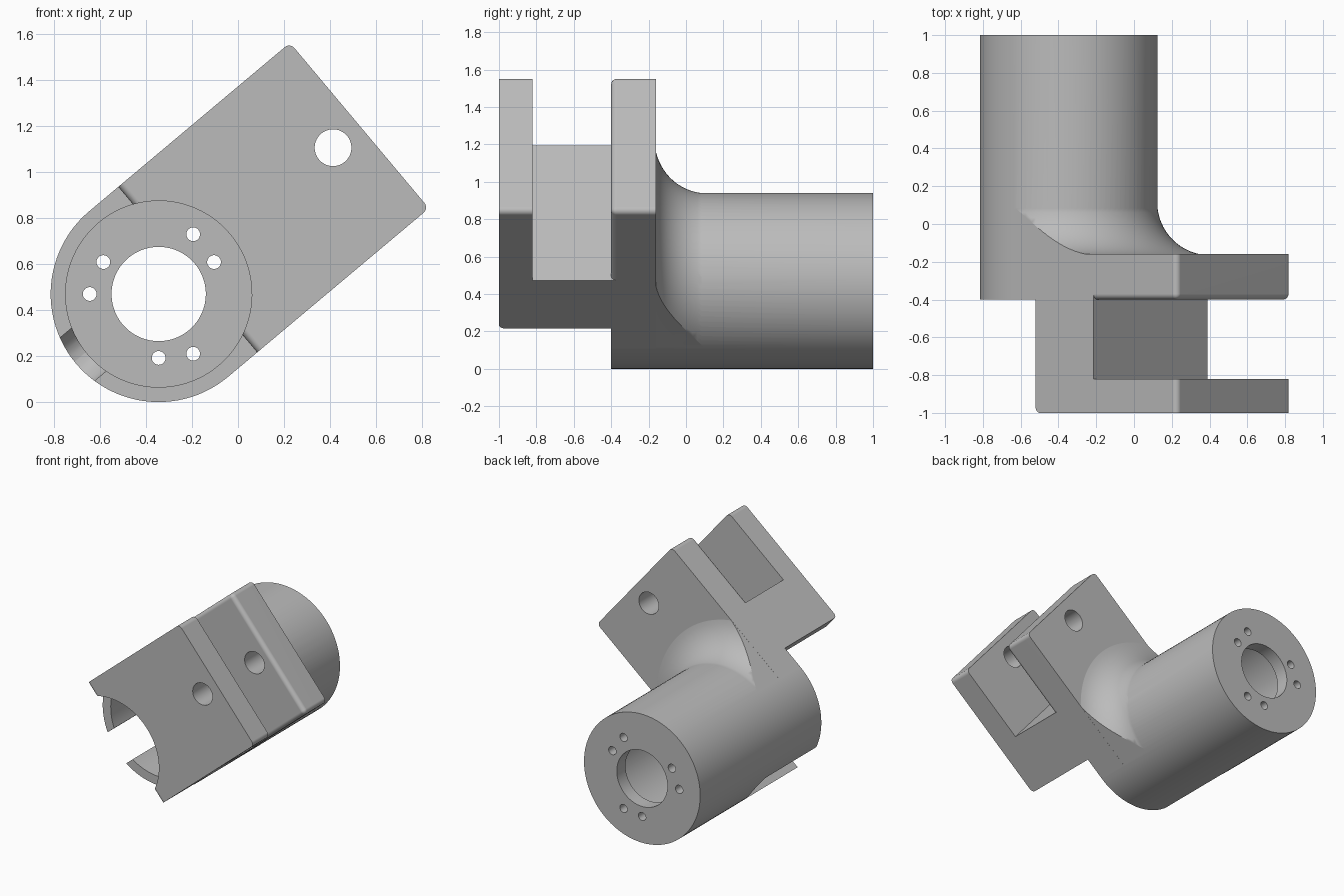
import bpy, bmesh
from math import radians, cos, sin, pi
from mathutils import Matrix, Vector

if "Cube" in bpy.data.objects:
    bpy.data.objects.remove(bpy.data.objects["Cube"], do_unlink=True)

# Working frame: tube axis on y through the origin, arm along x, arm width along z
TUBE_R, BORE_R, END, SEG = 0.47, 0.405, 1.14, 96

grey = bpy.data.materials.new("machined_grey")
grey.use_nodes = True
colour = (0.5, 0.5, 0.5, 1)
grey.diffuse_color = colour
grey.node_tree.nodes["Principled BSDF"].inputs["Base Color"].default_value = colour


def finish(bm, name):
    bmesh.ops.recalc_face_normals(bm, faces=bm.faces)
    mesh = bpy.data.meshes.new(name)
    bm.to_mesh(mesh)
    bm.free()
    mesh.materials.append(grey)
    obj = bpy.data.objects.new(name, mesh)
    bpy.context.scene.collection.objects.link(obj)
    return obj


def prism(name, outline, low, high, rounded=None, radius=0.03):
    """Extrude an (x, y) outline along z and round the edges picked by a rule."""
    bm = bmesh.new()
    face = bm.faces.new([bm.verts.new((x, y, low)) for x, y in outline])
    new = bmesh.ops.extrude_face_region(bm, geom=[face])["geom"]
    moved = [v for v in new if isinstance(v, bmesh.types.BMVert)]
    bmesh.ops.translate(bm, verts=moved, vec=(0, 0, high - low))
    bmesh.ops.recalc_face_normals(bm, faces=bm.faces)
    if rounded:
        picked = [e for e in bm.edges if rounded((e.verts[0].co + e.verts[1].co) / 2)]
        bmesh.ops.bevel(bm, geom=picked, offset=radius, segments=6, profile=0.5,
                        affect='EDGES')
    return finish(bm, name)


def rect(x0, x1, y0, y1):
    return [(x0, y0), (x1, y0), (x1, y1), (x0, y1)]


def rod(name, radius, y0, y1, x=0, z=0, segments=SEG):
    bm = bmesh.new()
    turn = Matrix.Translation((x, (y0 + y1) / 2, z)) @ Matrix.Rotation(pi / 2, 4, 'X')
    bmesh.ops.create_cone(bm, cap_ends=True, segments=segments, radius1=radius,
                          radius2=radius, depth=y1 - y0, matrix=turn)
    return finish(bm, name)


def lathe(name, profile):
    """Spin a closed (radius, y) profile around the y axis."""
    bm = bmesh.new()
    verts = [bm.verts.new((r, y, 0)) for r, y in profile]
    edges = [bm.edges.new((verts[i - 1], verts[i])) for i in range(len(verts))]
    bmesh.ops.spin(bm, geom=verts + edges, cent=(0, 0, 0), axis=(0, 1, 0),
                   angle=2 * pi, steps=SEG, use_merge=True)
    bmesh.ops.remove_doubles(bm, verts=bm.verts, dist=1e-5)
    return finish(bm, name)


def combine(target, other, operation):
    mod = target.modifiers.new(operation.lower(), 'BOOLEAN')
    mod.object, mod.operation, mod.solver = other, operation, 'EXACT'
    bpy.context.view_layer.objects.active = target
    bpy.ops.object.modifier_apply(modifier=mod.name)
    bpy.data.objects.remove(other, do_unlink=True)


# Tube
body = rod("clevis_housing", TUBE_R, -0.4, 1)

# Front cheek and fork root
front = prism("front_cheek",
              [(0.165, -1), (END, -1), (END, -0.82), (0.565, -0.82), (0.565, -0.16),
               (0, -0.16), (0, -0.4), (0.165, -0.4)], -TUBE_R, TUBE_R,
              lambda m: (m.x > 1.13 and abs(m.z) > 0.4)
              or (m.x < 0.17 and m.y < -0.9 and abs(m.z) < 0.1))
# Rear cheek with rounded inner rim
rear = prism("rear_cheek", rect(0.5, END, -0.4, -0.16), -TUBE_R, TUBE_R,
             lambda m: (m.x > 1.13 and m.y < -0.2) or (m.y < -0.39 and m.x > 0.6))

# Concave blend from rear cheek to tube, trimmed to the arm width
arc = [(0.748 - 0.28 * sin(i * pi / 32), 0.115 - 0.28 * cos(i * pi / 32))
       for i in range(17)]
blend = lathe("blend", [(0.3, -0.3), (0.748, -0.3)] + arc + [(0.45, 0.14), (0.3, 0.14)])
combine(blend, prism("trim", rect(0, 1, -0.5, 0.5), -0.4695, 0.4695), 'INTERSECT')

for part in (front, rear, blend):
    combine(body, part, 'UNION')

# Bore, end opening and pin hole
cutters = [rod("bore", BORE_R, -1.2, 0.9),
           rod("end_opening", 0.205, 0.5, 1.2),
           rod("pin_hole", 0.08, -1.2, 0.2, x=0.99, segments=48)]
# Bolt holes in three pairs, angles measured before the arm tilt
TILT = radians(40)
for third in range(3):
    for angle, radius in ((60, 0.3), (30, 0.278)):
        a = radians(angle + 120 * third) - TILT
        cutters.append(rod("bolt_hole", 0.03, 0.7, 1.2, radius * cos(a),
                           radius * sin(a), 24))
# Round-ended slot in the tube wall, opposite the arm
cutters.append(prism("slot", rect(-0.6, -0.3, -0.6, 0.28), -0.11, 0.13,
                     lambda m: m.y > 0.27 and abs(m.x + 0.45) < 0.01, 0.118))
for cutter in cutters:
    combine(body, cutter, 'DIFFERENCE')

# Tilt the arm and stand the part on the ground
body.data.transform(Matrix.Translation((-0.345, 0, TUBE_R)) @ Matrix.Rotation(-TILT, 4, 'Y'))
body.data.materials.clear()
body.data.materials.append(grey)
for poly in body.data.polygons:
    poly.material_index = 0

bpy.ops.object.select_all(action='DESELECT')
body.select_set(True)
bpy.context.view_layer.objects.active = body
bpy.ops.object.shade_smooth_by_angle(angle=radians(30))
normals = body.modifiers.new("even_normals", 'WEIGHTED_NORMAL')
normals.keep_sharp = True
